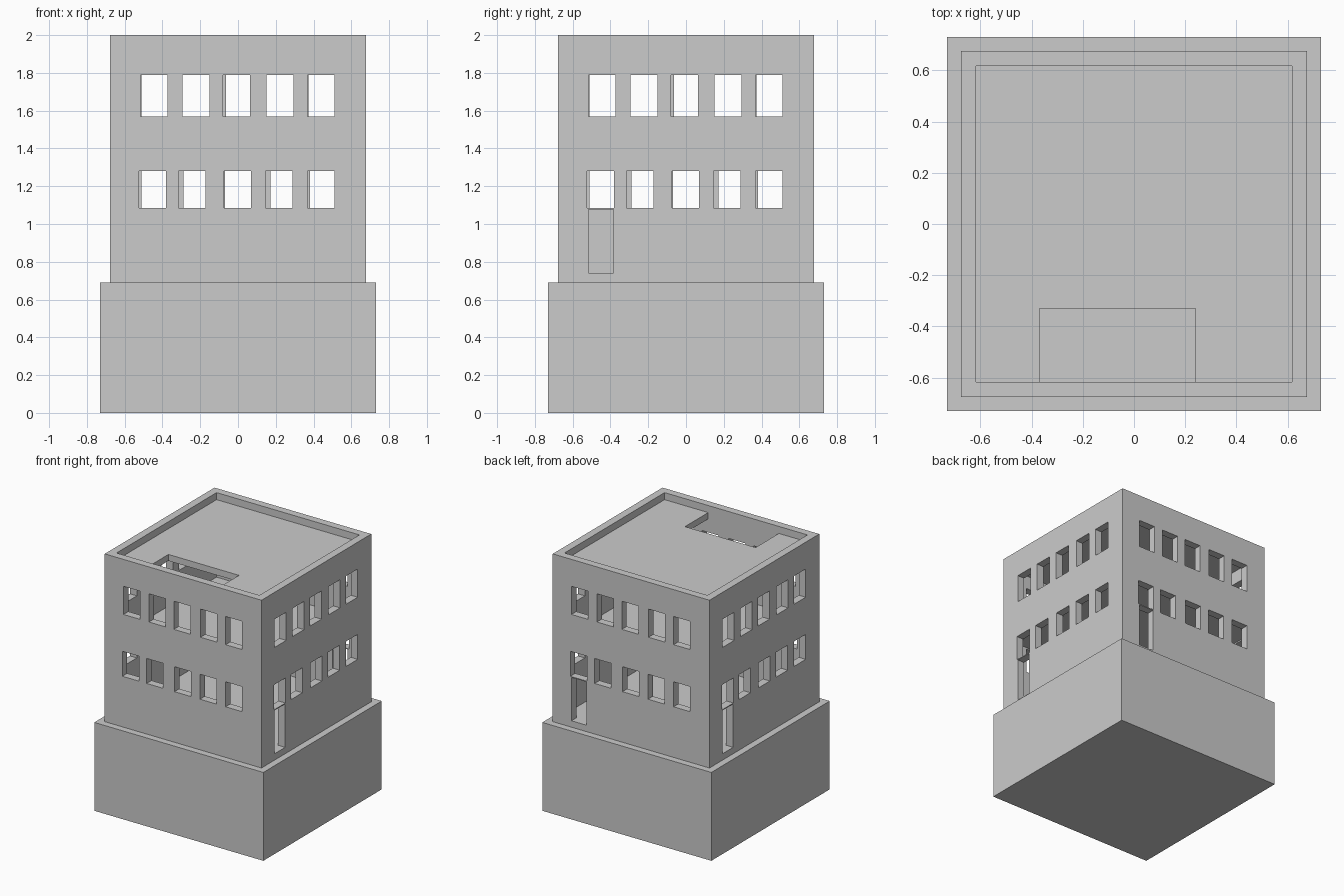
import bpy, bmesh
from math import pi
from mathutils import Matrix, Vector

default = bpy.data.objects.get("Cube")
if default:
    bpy.data.objects.remove(default, do_unlink=True)

concrete = bpy.data.materials.new("concrete_grey")
concrete.use_nodes = True
grey = (0.6, 0.6, 0.6, 1)
concrete.diffuse_color = grey
concrete.node_tree.nodes["Principled BSDF"].inputs["Base Color"].default_value = grey


def add_box(bm, lo, hi, turn=0):
    """Box between two corners, turned about the vertical axis."""
    lo, hi = Vector(lo), Vector(hi)
    mat = (Matrix.Rotation(turn, 4, 'Z') @ Matrix.Translation((lo + hi) / 2)
           @ Matrix.Diagonal((*(hi - lo), 1)))
    bmesh.ops.create_cube(bm, size=1, matrix=mat)


def make(name, boxes):
    bm = bmesh.new()
    for box in boxes:
        add_box(bm, *box)
    mesh = bpy.data.meshes.new(name)
    bm.to_mesh(mesh)
    bm.free()
    mesh.materials.append(concrete)
    obj = bpy.data.objects.new(name, mesh)
    bpy.context.collection.objects.link(obj)
    return obj


def cut(obj, name, boxes):
    """Subtract the boxes from obj and discard the cutter."""
    cutter = make(name, boxes)
    cutter.hide_render = True
    mod = obj.modifiers.new(name, 'BOOLEAN')
    mod.operation, mod.solver, mod.object = 'DIFFERENCE', 'EXACT', cutter
    bpy.context.view_layer.objects.active = obj
    bpy.ops.object.modifier_apply(modifier=name)
    bpy.data.objects.remove(cutter, do_unlink=True)


BASE, WALL, INNER = 0.73, 0.677, 0.617
BASE_TOP, TOP = 0.69, 2.0

# Solid base block
make("base_block", [((-BASE, -BASE, 0), (BASE, BASE, BASE_TOP))])

# Hollow tower walls, rising past the roof as a parapet
walls = make("tower_walls", [((-WALL, -WALL, BASE_TOP), (WALL, WALL, TOP))])
cut(walls, "room_cutter", [((-INNER, -INNER, 0.5), (INNER, INNER, 2.2))])

# Two rows of five windows on every side, doors on all but the front
upper = [-0.515, -0.295, -0.08, 0.15, 0.367]
lower = [-0.525, -0.315, -0.075, 0.145, 0.367]
openings = []
for side in range(4):
    rows = [(u, 0.143, 1.57, 1.79) for u in upper]
    rows += [(u, 0.143, 1.085, 1.28) for u in lower]
    if side:
        rows.append((-0.515, 0.13, 0.74, 1.078))
    for u, width, bottom, top in rows:
        openings.append(((u, -0.75, bottom), (u + width, -0.55, top), side * pi / 2))
cut(walls, "opening_cutter", openings)

# Floors and roof
for name, top in (("ground_floor", 0.74), ("upper_floor", 1.34), ("roof", 1.945)):
    slab = make(name, [((-INNER, -INNER, top - 0.05), (INNER, INNER, top))])
# Stair opening in the roof, along the front wall
cut(slab, "stair_cutter", [((-0.37, -0.8, 1.8), (0.24, -0.33, 2.1))])
